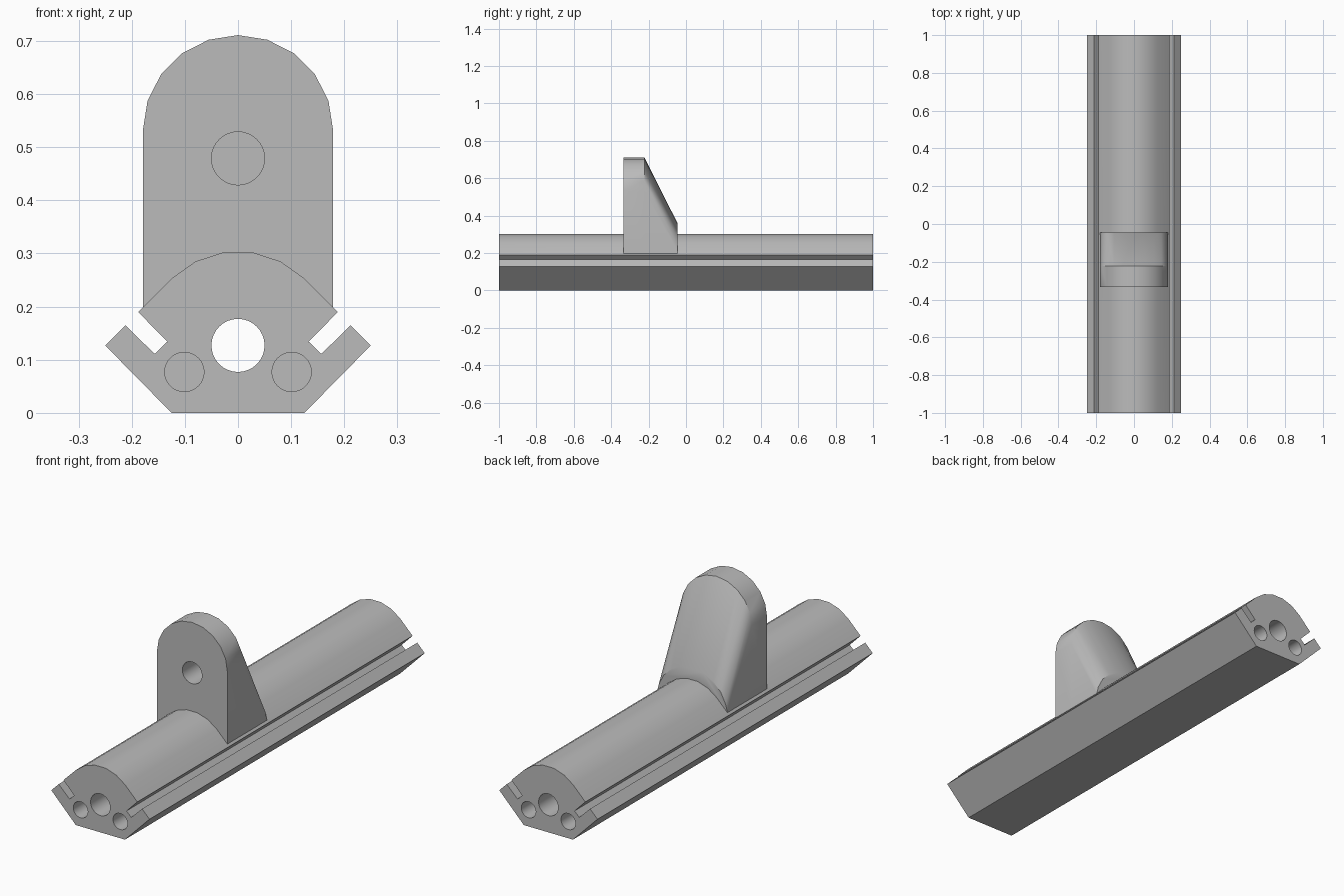
import bpy
import bmesh
import math

cube = bpy.data.objects.get("Cube")
if cube:
    bpy.data.objects.remove(cube, do_unlink=True)

grey = bpy.data.materials.new("plain grey")
grey.use_nodes = True
colour = (0.5, 0.5, 0.5, 1)
grey.diffuse_color = colour
grey.node_tree.nodes["Principled BSDF"].inputs["Base Color"].default_value = colour


def loft(name, sections):
    """Solid through matching (y, [(x, z), ...]) sections."""
    bm = bmesh.new()
    rings = [[bm.verts.new((x, y, z)) for x, z in pts] for y, pts in sections]
    for a, b in zip(rings, rings[1:]):
        for i in range(len(a)):
            j = (i + 1) % len(a)
            bm.faces.new((a[i], a[j], b[j], b[i]))
    bm.faces.new(rings[0])
    bm.faces.new(rings[-1])
    bmesh.ops.recalc_face_normals(bm, faces=bm.faces)
    mesh = bpy.data.meshes.new(name)
    bm.to_mesh(mesh)
    bm.free()
    mesh.materials.append(grey)
    obj = bpy.data.objects.new(name, mesh)
    bpy.context.collection.objects.link(obj)
    return obj


def combine(obj, other, operation):
    """Apply a boolean and discard the helper."""
    mod = obj.modifiers.new(operation, "BOOLEAN")
    mod.operation = operation
    mod.solver = "EXACT"
    mod.object = other
    bpy.context.view_layer.objects.active = obj
    bpy.ops.object.modifier_apply(modifier=mod.name)
    bpy.data.objects.remove(other, do_unlink=True)


def bore(obj, x, z, radius, y0, y1):
    circle = [(x + radius * math.cos(math.tau * i / 32),
               z + radius * math.sin(math.tau * i / 32)) for i in range(32)]
    combine(obj, loft("bore_cutter", [(y0, circle), (y1, circle)]), "DIFFERENCE")


# Slotted rail: right half of the section, mirrored
half = [(0.125, 0), (0.25, 0.127), (0.212, 0.165), (0.157, 0.111),
        (0.133, 0.134), (0.188, 0.19), (0.125, 0.253), (0.08, 0.285),
        (0.028, 0.302)]
section = half + [(-x, z) for x, z in reversed(half)]
rail = loft("slotted_rail", [(-1, section), (1, section)])

# Round-topped lug with a sloping rounded back
RADIUS, BASE = 0.179, 0.196


def arch(centre_z):
    arc = [(RADIUS * math.cos(math.pi * i / 10),
            max(BASE + 0.004, centre_z + RADIUS * math.sin(math.pi * i / 10)))
           for i in range(11)]
    return [(RADIUS, BASE)] + arc + [(-RADIUS, BASE)]


lug = loft("lug", [(-0.333, arch(0.532)), (-0.222, arch(0.532)), (-0.045, arch(0.18))])
bore(lug, 0, 0.479, 0.05, -0.4, -0.2)
combine(rail, lug, "UNION")
rail.name = "slotted_rail_with_lug"

# Through bore in the middle, blind bores at both ends
bore(rail, 0, 0.127, 0.05, -1.1, 1.1)
for x in (-0.101, 0.101):
    for end in (-1, 1):
        bore(rail, x, 0.077, 0.037, end * 1.1, end * 0.75)

rail.select_set(True)
bpy.context.view_layer.objects.active = rail
bpy.ops.object.shade_smooth_by_angle(angle=math.radians(30))
